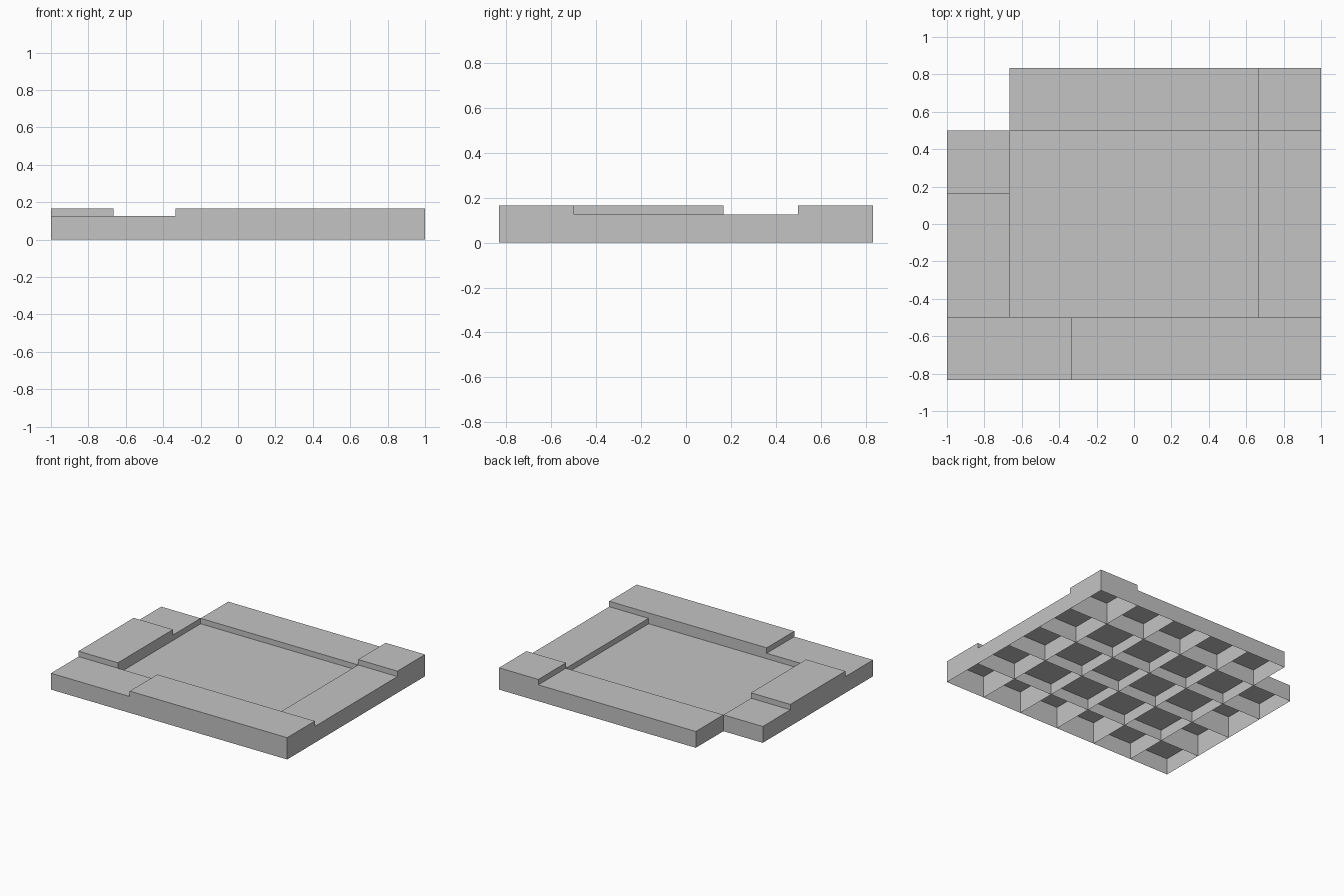
import bpy
import bmesh

if "Cube" in bpy.data.objects:
    bpy.data.objects.remove(bpy.data.objects["Cube"])

CELL = 1 / 3          # plan module
STEP = 1 / 24         # height module

grey = bpy.data.materials.new("light grey")
grey.diffuse_color = (0.55, 0.55, 0.55, 1)
grey.use_nodes = True
grey.node_tree.nodes["Principled BSDF"].inputs["Base Color"].default_value = grey.diffuse_color


def hollow_tile(name, i0, i1, j0, j1, level):
    """Open-bottomed slab over cells i0..i1, j0..j1 with thin dividers below."""
    bm = bmesh.new()
    h = level * STEP

    def px(i):
        return i * CELL - 1

    def py(j):
        return j * CELL - 5 / 6

    def quad(*pts):
        bm.faces.new([bm.verts.new(p) for p in pts])

    # top skin
    for i in range(i0, i1):
        for j in range(j0, j1):
            a, b, c, d = px(i), px(i + 1), py(j), py(j + 1)
            quad((a, c, h), (b, c, h), (b, d, h), (a, d, h))
    # walls across x, outer ones facing outward
    for i in range(i0, i1 + 1):
        for j in range(j0, j1):
            c, d = (py(j + 1), py(j)) if i == i0 else (py(j), py(j + 1))
            x = px(i)
            quad((x, c, 0), (x, d, 0), (x, d, h), (x, c, h))
    # walls across y, outer ones facing outward
    for j in range(j0, j1 + 1):
        for i in range(i0, i1):
            a, b = (px(i), px(i + 1)) if j == j0 else (px(i + 1), px(i))
            y = py(j)
            quad((a, y, 0), (b, y, 0), (b, y, h), (a, y, h))

    bmesh.ops.remove_doubles(bm, verts=bm.verts, dist=1e-5)
    mesh = bpy.data.meshes.new(name)
    bm.to_mesh(mesh)
    bm.free()
    mesh.materials.append(grey)
    bpy.context.collection.objects.link(bpy.data.objects.new(name, mesh))


# recessed centre
hollow_tile("recessed_floor", 1, 5, 1, 4, 2)
# low border
hollow_tile("front_low_border", 0, 2, 0, 1, 3)
hollow_tile("right_low_border", 5, 6, 1, 4, 3)
hollow_tile("back_low_border", 1, 5, 4, 5, 3)
hollow_tile("left_low_border", 0, 1, 3, 4, 3)
# raised border
hollow_tile("front_raised_border", 2, 6, 0, 1, 4)
hollow_tile("left_raised_border", 0, 1, 1, 3, 4)
hollow_tile("back_right_raised_corner", 5, 6, 4, 5, 4)
